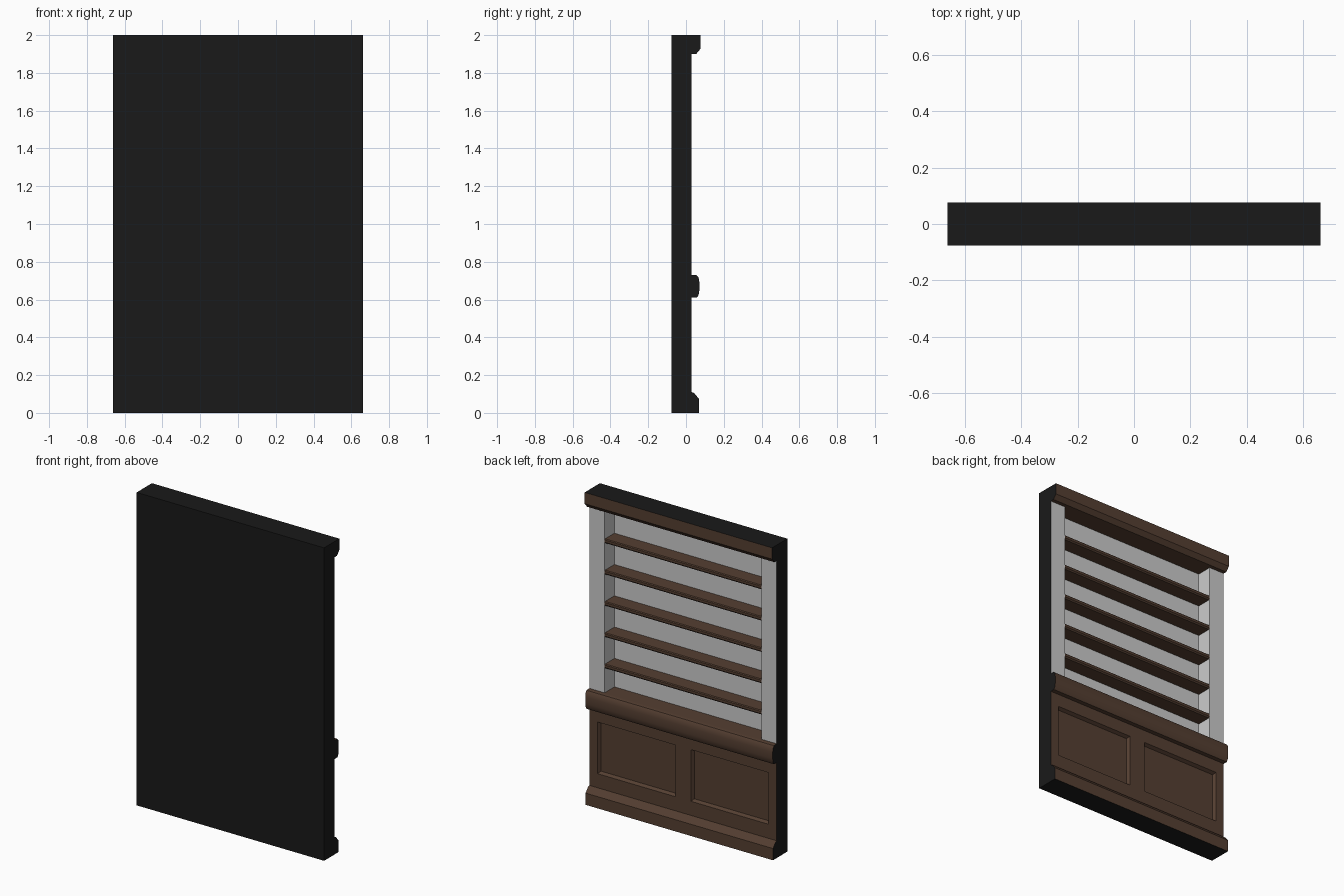
import bpy, bmesh, math

if "Cube" in bpy.data.objects:
    bpy.data.objects.remove(bpy.data.objects["Cube"])

W, IN = 0.6625, 0.555          # half width, half width of the shelf opening
BACK, FRONT, ALC = -0.077, 0.03, -0.07


def material(name, col):
    m = bpy.data.materials.new(name)
    m.diffuse_color = (*col, 1)
    m.use_nodes = True
    m.node_tree.nodes["Principled BSDF"].inputs["Base Color"].default_value = m.diffuse_color
    return m


wood = material("dark_wood", (0.09, 0.049, 0.031))
black = material("black", (0.01, 0.01, 0.01))


def finish(name, bm, mat=None, smooth=False):
    me = bpy.data.meshes.new(name)
    bm.normal_update()
    bm.to_mesh(me)
    bm.free()
    ob = bpy.data.objects.new(name, me)
    bpy.context.collection.objects.link(ob)
    if mat:
        me.materials.append(mat)
    if smooth:
        bpy.context.view_layer.objects.active = ob
        ob.select_set(True)
        bpy.ops.object.shade_smooth_by_angle(angle=math.radians(40))
        ob.select_set(False)
    return ob


def strip(name, pts, mat, hw=W, smooth=False):
    """Sweep a (y, z) profile across the width; anticlockwise faces outward."""
    bm = bmesh.new()
    l = [bm.verts.new((-hw, y, z)) for y, z in pts]
    r = [bm.verts.new((hw, y, z)) for y, z in pts]
    for i in range(len(pts) - 1):
        bm.faces.new((l[i], l[i + 1], r[i + 1], r[i]))
    return finish(name, bm, mat, smooth)


# Moulding profiles, bottom to top
base = [(0.068, 0), (0.068, 0.075), (0.042, 0.106), (FRONT, 0.11)]
counter = [(FRONT, 0.61), (0.058, 0.61), (0.067, 0.625), (0.071, 0.65), (0.071, 0.69),
           (0.067, 0.715), (0.058, 0.728), (0.05, 0.73), (FRONT, 0.73)]
crown = [(FRONT, 1.90), (0.054, 1.90), (0.072, 1.922), (0.077, 1.928), (0.077, 2.0)]
strip("base_moulding", base, wood)
strip("counter_moulding", counter, wood, smooth=True)
strip("crown_moulding", crown, wood)

# Black shell: top, back, bottom and the profiled ends
strip("shell", [(0.077, 2.0), (BACK, 2.0), (BACK, 0), (0.068, 0)], black)
outline = base + counter + crown + [(BACK, 2.0), (BACK, 0)]
bm = bmesh.new()
for s in (-1, 1):
    vs = [bm.verts.new((s * W, y, z)) for y, z in outline]
    bm.faces.new(vs if s > 0 else vs[::-1])
finish("end_panels", bm, black)

# Lower front with two recessed panels
bm = bmesh.new()
xs = [-W, -0.605, -0.055, 0.055, 0.605, W]
zs = [0.11, 0.2, 0.53, 0.61]
grid = [[bm.verts.new((x, FRONT, z)) for x in xs] for z in zs]
panels = []
for j in range(3):
    for i in range(5):
        f = bm.faces.new((grid[j][i], grid[j + 1][i], grid[j + 1][i + 1], grid[j][i + 1]))
        if j == 1 and i in (1, 3):
            panels.append(f)
bm.normal_update()
bmesh.ops.inset_individual(bm, faces=panels, thickness=0.016, depth=-0.02)
finish("lower_front", bm, wood)

# Grey stiles and alcove lining, one folded wall
plan = [(W, FRONT), (IN, FRONT), (IN, ALC), (-IN, ALC), (-IN, FRONT), (-W, FRONT)]
bm = bmesh.new()
lo = [bm.verts.new((x, y, 0.73)) for x, y in plan]
hi = [bm.verts.new((x, y, 1.90)) for x, y in plan]
for i in range(5):
    bm.faces.new((lo[i], lo[i + 1], hi[i + 1], hi[i]))
finish("alcove_wall", bm)

# Alcove floor and ceiling
strip("alcove_floor", [(FRONT, 0.73), (ALC, 0.73)], wood, IN)
strip("alcove_ceiling", [(ALC, 1.90), (FRONT, 1.90)], wood, IN)

# Five shelves with a small nosing
for i in range(5):
    z = 0.912 + 0.2 * i
    strip(f"shelf_{i + 1}", [(ALC, z - 0.028), (0.022, z - 0.028), (0.029, z - 0.02),
                             (0.029, z - 0.005), (0.024, z), (ALC, z)], wood, IN)
